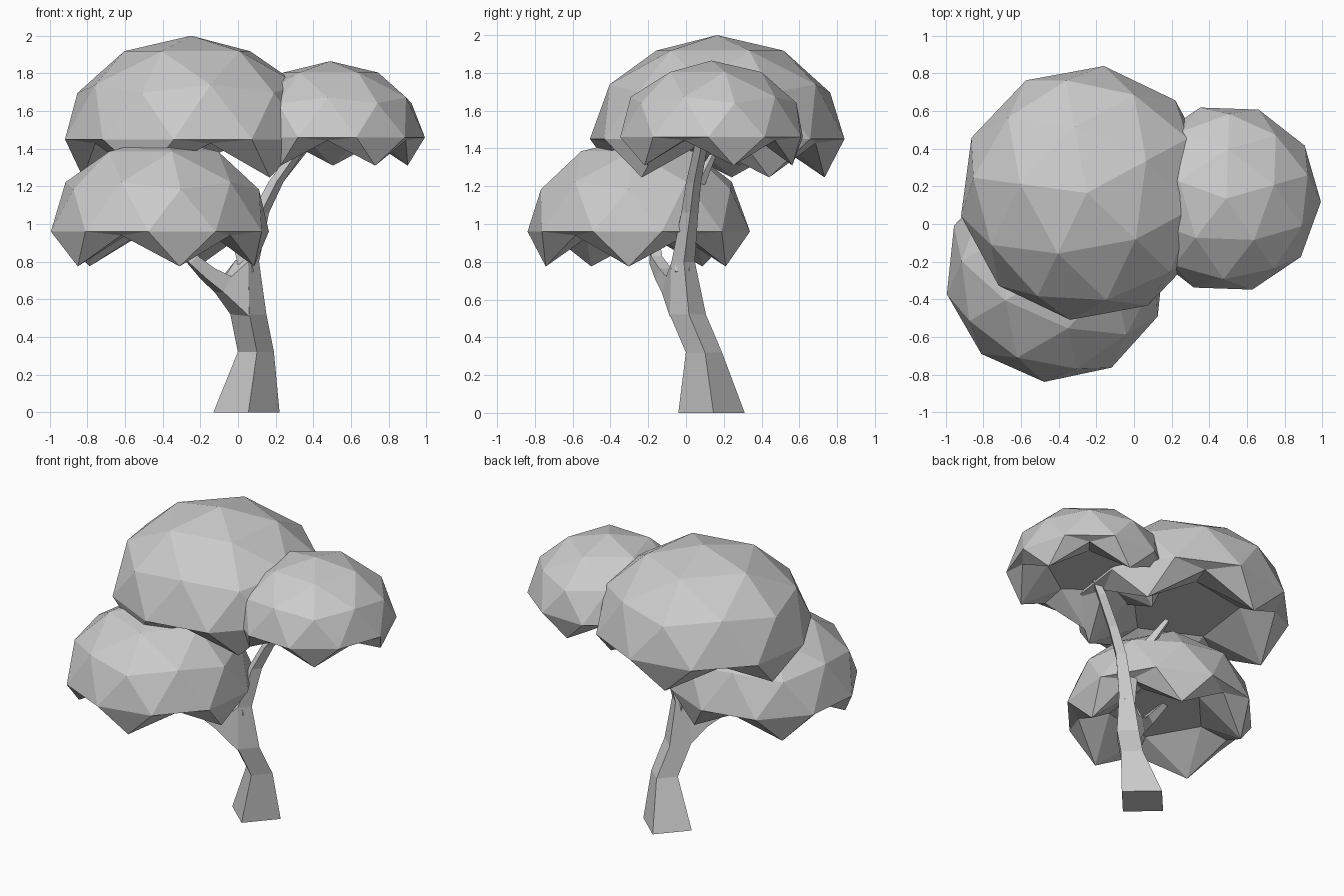
import bpy, bmesh, math
from mathutils import Vector, Matrix

cube = bpy.data.objects.get("Cube")
if cube:
    bpy.data.objects.remove(cube)

# One plain grey for the whole tree
grey = bpy.data.materials.new("light_grey")
grey.use_nodes = True
color = (0.6, 0.6, 0.6, 1)
grey.diffuse_color = color
grey.node_tree.nodes["Principled BSDF"].inputs["Base Color"].default_value = color
UP = Vector((0, 0, 1))


def add_object(name, bm):
    bmesh.ops.recalc_face_normals(bm, faces=bm.faces[:])
    mesh = bpy.data.meshes.new(name)
    bm.to_mesh(mesh)
    bm.free()
    mesh.materials.append(grey)
    obj = bpy.data.objects.new(name, mesh)
    bpy.context.collection.objects.link(obj)
    return obj


def canopy(name, center, radius, height, yaw):
    """Faceted dome with five hanging tips and a hollow underside."""
    bm = bmesh.new()
    bmesh.ops.create_icosphere(bm, subdivisions=2, radius=1)
    for v in bm.verts:
        z = v.co.z
        if z < -0.7:        # ceiling of the hollow
            v.co.z = 0.03
        elif z < -0.49:     # hanging tips
            v.co.z = -0.37
        elif z < -0.3:      # notches between the tips
            v.co = Vector((v.co.x * 0.95, v.co.y * 0.95, -0.04))
    bm.transform(Matrix.Translation(center)
                 @ Matrix.Rotation(math.radians(yaw), 4, "Z")
                 @ Matrix.Diagonal((radius, radius, height, 1)))
    return add_object(name, bm)


def limb(name, path, level=False, root=()):
    """Four-sided tapering limb through (x, y, z, radius) points.
    A level limb has horizontal rings; root gives the corners it grows from."""
    bm = bmesh.new()
    points = [Vector(p[:3]) for p in path]
    rings = [[bm.verts.new(c) for c in root]] if root else []
    for i, p in enumerate(points):
        along = points[min(i + 1, len(points) - 1)] - points[max(i - 1, 0)]
        along = UP if level else along.normalized()
        side = Vector((1, 0, 0)) if level else along.cross(UP).normalized()
        other = along.cross(side)
        ring = []
        for k in range(4):
            a = k * math.pi / 2 + (0.06 if level else math.pi / 4)
            offset = side * math.cos(a) + other * math.sin(a)
            ring.append(bm.verts.new(p + offset * path[i][3]))
        rings.append(ring)
    for low, high in zip(rings, rings[1:]):
        for k in range(4):
            n = (k + 1) % 4
            bm.faces.new((low[k], low[n], high[n], high[k]))
    bm.faces.new(rings[0][::-1])
    bm.faces.new(rings[-1])
    return add_object(name, bm)


# Foliage
canopy("top_canopy", (-0.25, 0.165, 1.45), 0.68, 0.55, 28.4)
canopy("left_canopy", (0.49, 0.135, 1.46), 0.503, 0.405, 16)
canopy("front_canopy", (-0.415, -0.25, 0.96), 0.592, 0.5, 66)

# Trunk and branches
limb("trunk", [(0.045, 0.135, 0, 0.176), (0.095, 0.095, 0.32, 0.096),
               (0.055, 0.01, 0.52, 0.096), (0.05, -0.015, 0.8, 0.062),
               (0.12, 0.02, 1.06, 0.045), (0.2, 0.04, 1.22, 0.04),
               (0.32, 0.075, 1.39, 0.036), (0.45, 0.09, 1.59, 0.015)], level=True)
limb("front_branch", [(-0.08, -0.075, 0.68, 0.068), (-0.16, -0.12, 0.735, 0.052),
                      (-0.24, -0.16, 0.81, 0.042), (-0.4, -0.17, 1.0, 0.022)],
     root=[(-0.04, 0.004, 0.52), (0.06, -0.086, 0.51),
           (0.054, -0.077, 0.8), (-0.012, -0.019, 0.81)])
limb("top_branch", [(0.05, -0.015, 0.74, 0.055), (0.01, -0.01, 0.95, 0.045),
                    (-0.07, 0.06, 1.2, 0.035), (-0.15, 0.14, 1.36, 0.018)])
